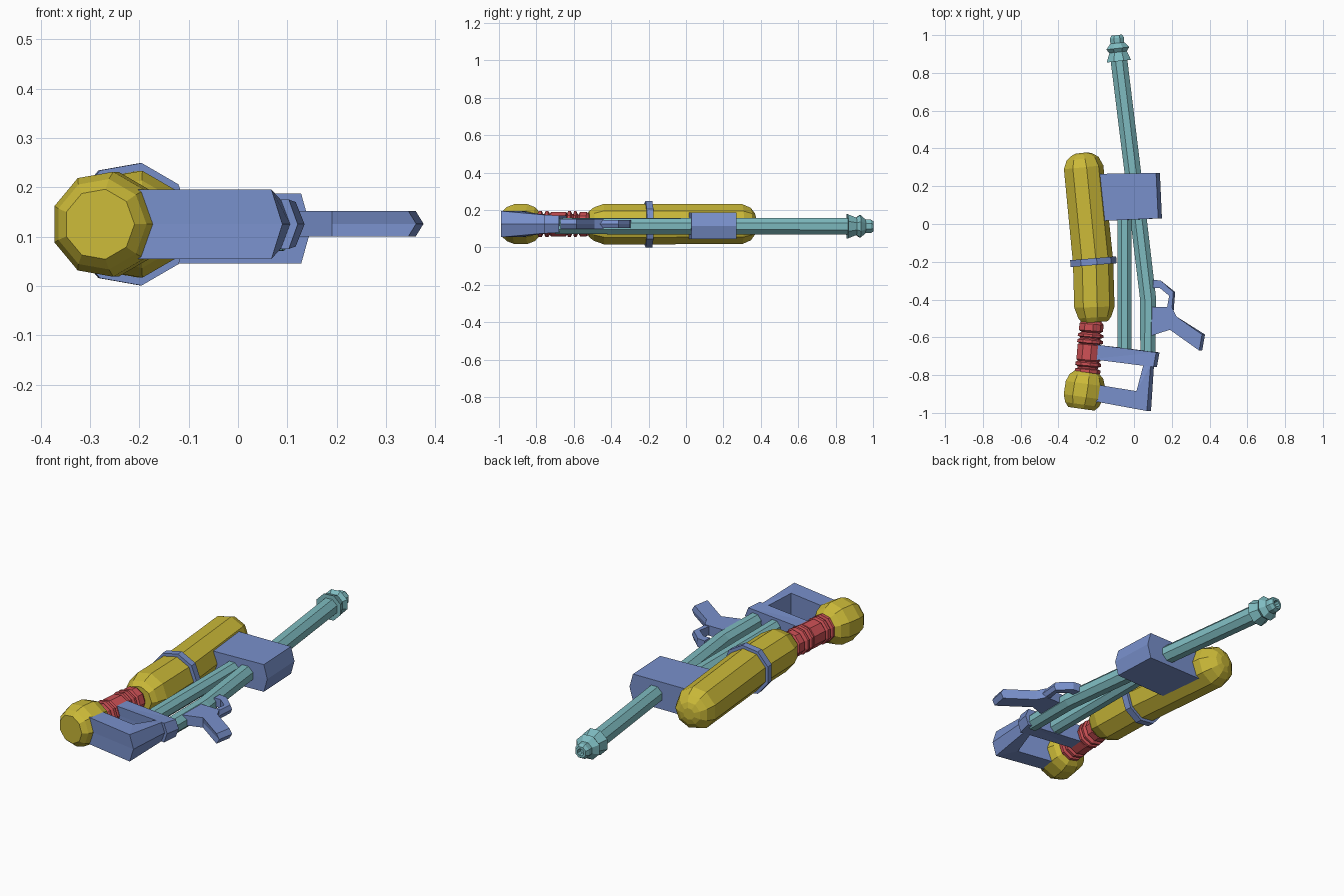
import bpy, bmesh, math
from mathutils import Vector

if "Cube" in bpy.data.objects:
    bpy.data.objects.remove(bpy.data.objects["Cube"])

ZC = 0.125  # height of the main axis plane


def material(name, rgb):
    m = bpy.data.materials.new(name)
    m.diffuse_color = (*rgb, 1)
    m.use_nodes = True
    m.node_tree.nodes["Principled BSDF"].inputs["Base Color"].default_value = m.diffuse_color
    return m


BLUE = material("blue", (0.19, 0.28, 0.60))
YELLOW = material("yellow", (0.60, 0.49, 0.04))
RED = material("red", (0.60, 0.08, 0.09))
TEAL = material("teal", (0.21, 0.50, 0.53))


def finish(name, bm, mat):
    bmesh.ops.recalc_face_normals(bm, faces=bm.faces)
    me = bpy.data.meshes.new(name)
    bm.to_mesh(me)
    bm.free()
    me.materials.append(mat)
    ob = bpy.data.objects.new(name, me)
    bpy.context.collection.objects.link(ob)
    return ob


def turned(name, rings, mat, sides=9, phase=0.0, z=ZC, axis=None):
    """Faceted rings (x, y, radius) joined along a gently bending path."""
    bm = bmesh.new()
    loops = []
    for i, (x, y, r) in enumerate(rings):
        a, b = rings[max(i - 1, 0)], rings[min(i + 1, len(rings) - 1)]
        t = Vector(axis) if axis else Vector((b[0] - a[0], b[1] - a[1]))
        t.normalize()
        loop = []
        for k in range(sides):
            ang = math.tau * k / sides + phase
            c, s = r * math.cos(ang), r * math.sin(ang)
            loop.append(bm.verts.new((x + c * t.y, y - c * t.x, z + s)))
        loops.append(loop)
    for p, q in zip(loops, loops[1:]):
        for k in range(sides):
            j = (k + 1) % sides
            bm.faces.new((p[k], p[j], q[j], q[k]))
    bm.faces.new(loops[0])
    bm.faces.new(loops[-1])
    return finish(name, bm, mat)


def along(start, end, profile):
    """Rings on a straight axis from a list of (y, radius)."""
    (x0, y0), (x1, y1) = start, end
    return [(x0 + (x1 - x0) * (y - y0) / (y1 - y0), y, r) for y, r in profile]


def slab(name, pts, mat, z=ZC):
    """Outline points (x, y, half height, outward ridge in x) made solid."""
    bm = bmesh.new()
    layers = [[bm.verts.new((x + (ridge if s == 0 else 0), y, z + s * h))
               for x, y, h, ridge in pts] for s in (-1, 0, 1)]
    n = len(pts)
    for p, q in zip(layers, layers[1:]):
        for k in range(n):
            j = (k + 1) % n
            bm.faces.new((p[k], p[j], q[j], q[k]))
    caps = [bm.faces.new(layers[0]), bm.faces.new(layers[2])]
    bmesh.ops.triangulate(bm, faces=caps)
    return finish(name, bm, mat)


# Long tank with rounded front end, slightly bent at the band
turned("main_tank", [(-0.208, -0.52, 0.07), (-0.210, -0.495, 0.09),
                     (-0.213, -0.44, 0.11), (-0.220, -0.20, 0.11),
                     (-0.270, 0.30, 0.108), (-0.275, 0.345, 0.088),
                     (-0.278, 0.367, 0.058), (-0.279, 0.376, 0.03)], YELLOW)

# Clamp band round the tank
turned("tank_band", [(-0.217, -0.218, 0.126), (-0.220, -0.182, 0.126)], BLUE)

# Rear ball tank
turned("rear_tank", along((-0.282, -0.985), (-0.25, -0.775),
       [(-0.978, 0.072), (-0.955, 0.093), (-0.915, 0.108), (-0.845, 0.108),
        (-0.805, 0.092), (-0.778, 0.06)]), YELLOW, axis=(0.14, 1))

# Ribbed valve between the two tanks
ribs = [(-0.80, .06), (-0.785, .07), (-0.77, .07), (-0.765, .055),
        (-0.757, .055), (-0.75, .07), (-0.735, .07), (-0.728, .058),
        (-0.72, .066), (-0.64, .066), (-0.635, .055), (-0.63, .07),
        (-0.615, .07), (-0.608, .055), (-0.602, .055), (-0.597, .07),
        (-0.585, .07), (-0.575, .05), (-0.565, .066), (-0.53, .066),
        (-0.51, .05)]
turned("valve", along((-0.25, -0.80), (-0.225, -0.51), ribs), RED)

# Barrel, running from muzzle to stock with a slight bend
FLAT = math.pi / 8
turned("barrel", [(0.073, -0.70, 0.043), (0.075, -0.40, 0.046),
                  (0.020, 0.06, 0.047), (-0.080, 0.87, 0.048)],
       TEAL, 8, FLAT, z=0.113)

# Flared muzzle with recessed bore
turned("muzzle", along((-0.080, 0.86), (-0.092, 1.0),
       [(0.862, 0.047), (0.862, 0.07), (0.91, 0.05), (0.93, 0.066),
        (0.958, 0.04), (0.985, 0.04), (1.0, 0.03), (1.0, 0.018),
        (0.975, 0.016)]), TEAL, 8, FLAT, z=0.113, axis=(-0.115, 1))

# Second tube beside the barrel
turned("side_tube", [(-0.05, -0.70, 0.04), (-0.05, 0.10, 0.04)],
       TEAL, 8, FLAT, z=0.12)

# Block joining tank and barrel
slab("barrel_block", [(-0.21, 0.265, 0.071, 0), (0.117, 0.27, 0.071, 0.02),
                      (0.128, 0.03, 0.071, 0.02), (-0.20, 0.015, 0.071, 0)],
     BLUE, z=0.116)

# Stock: upper strut plus L-shaped shoulder frame
slab("stock_strut", [(-0.23, -0.635, 0.045, 0), (0.117, -0.68, 0.045, 0.018),
                     (0.103, -0.757, 0.05, 0.018), (-0.23, -0.715, 0.045, 0)],
     BLUE)
slab("shoulder_frame", [(-0.23, -0.845, 0.07, 0), (0.013, -0.885, 0.07, 0),
                        (0.050, -0.745, 0.048, 0), (0.088, -0.745, 0.048, 0.018),
                        (0.068, -0.99, 0.07, 0.022), (-0.23, -0.935, 0.07, 0)],
     BLUE)

# Pistol grip and trigger guard
grip = [(0.08, -0.44), (0.20, -0.44), (0.225, -0.49), (0.36, -0.585),
        (0.345, -0.67), (0.19, -0.56), (0.08, -0.595)]
slab("grip", [(x, y, 0.026, 0.016 if x > 0.3 else 0) for x, y in grip],
     BLUE, z=0.126)
guard = [(0.10, -0.295), (0.143, -0.30), (0.208, -0.36), (0.20, -0.46),
         (0.172, -0.46), (0.186, -0.38), (0.138, -0.34), (0.10, -0.34)]
slab("trigger_guard", [(x, y, 0.022, 0.01 if x > 0.19 else 0) for x, y in guard],
     BLUE, z=0.126)
